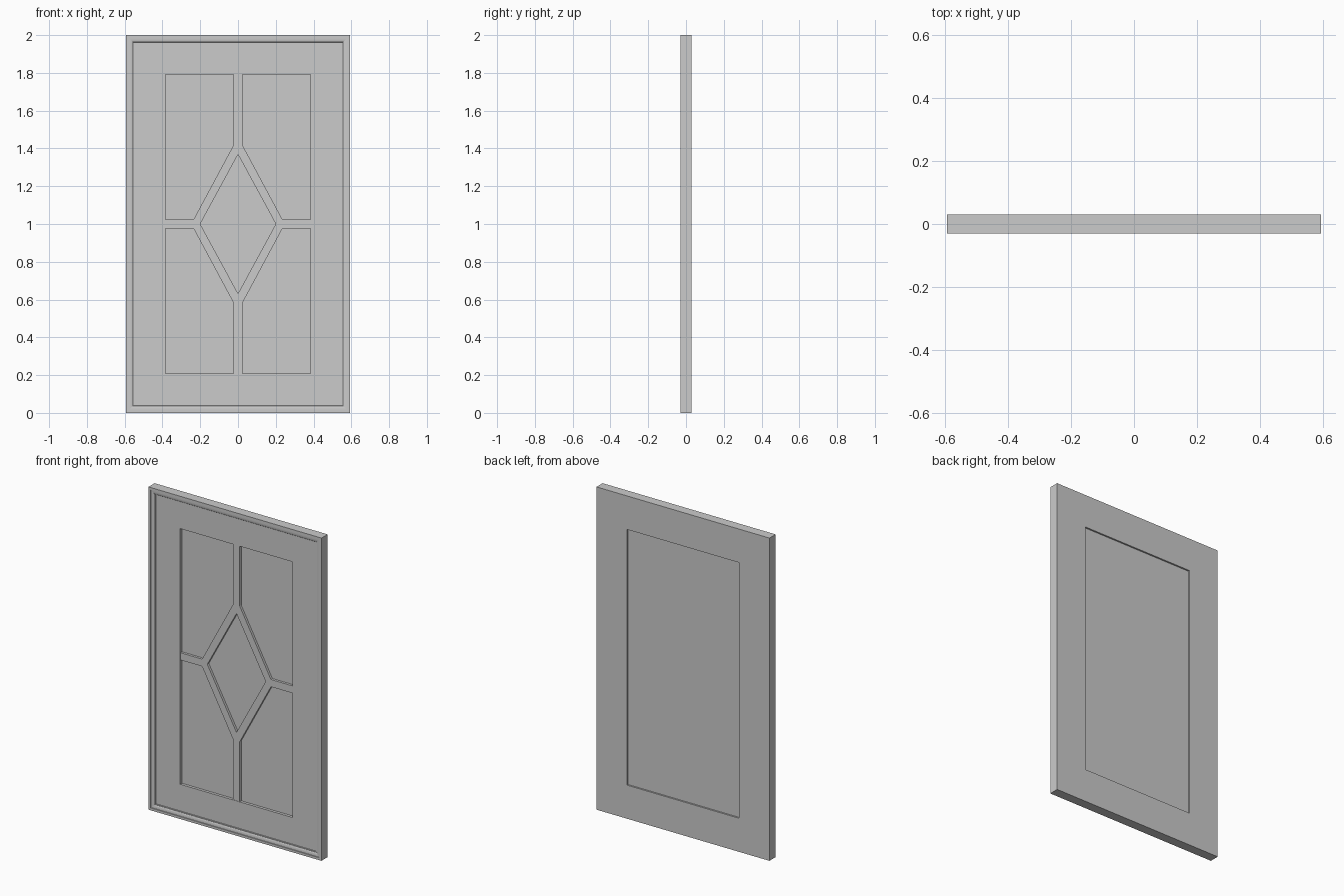
import bpy, bmesh, math

if "Cube" in bpy.data.objects:
    bpy.data.objects.remove(bpy.data.objects["Cube"])

HX, HZ = 0.593, 1.0          # half width and half height
OPEN = 0.208                 # frame width around the opening
FIELD, PANEL_F, PANEL_B = -0.017, 0.0, 0.02


def finish(name, bm):
    bmesh.ops.recalc_face_normals(bm, faces=bm.faces)
    me = bpy.data.meshes.new(name)
    bm.to_mesh(me)
    bm.free()
    ob = bpy.data.objects.new(name, me)
    ob.location.z = HZ
    bpy.context.collection.objects.link(ob)
    return ob


# Outer frame: a profile of (inset, y) swept round the rectangle
ovolo = [(0.018 + 0.020 * math.sin(a), -0.021 - 0.006 * math.cos(a))
         for a in (math.pi / 2 * i / 6 for i in range(7))]
profile = [(OPEN, 0.03), (0, 0.03), (0, -0.03), (0.015, -0.03), (0.016, -0.027)]
profile += ovolo + [(0.042, -0.021), (0.043, FIELD), (OPEN, FIELD)]

bm = bmesh.new()
rings = [[bm.verts.new((sx * (HX - d), y, sz * (HZ - d)))
          for sx, sz in ((-1, -1), (1, -1), (1, 1), (-1, 1))] for d, y in profile]
for k, a in enumerate(rings):
    b = rings[(k + 1) % len(rings)]
    for i in range(4):
        j = (i + 1) % 4
        bm.faces.new((a[i], a[j], b[j], b[i]))
frame = finish("door_frame", bm)

# Recessed flat panel inside the frame
bm = bmesh.new()
bmesh.ops.create_cube(bm, size=1)
for v in bm.verts:
    v.co.x *= 2 * (HX - OPEN)
    v.co.z *= 2 * (HZ - OPEN)
    v.co.y = PANEL_F if v.co.y < 0 else PANEL_B
finish("centre_panel", bm)

# Diamond lattice: one quarter outline, mirrored both ways
BAR, MUNTIN = 0.0225, -0.015
quarter = [(0.2, 0), (HX - OPEN, 0), (HX - OPEN, BAR), (0.236, BAR),
           (BAR, 0.42), (BAR, HZ - OPEN), (0, HZ - OPEN), (0, 0.368)]
bm = bmesh.new()
front = [bm.verts.new((x, MUNTIN, z)) for x, z in quarter]
back = [bm.verts.new((x, PANEL_F, z)) for x, z in quarter]
bm.faces.new(front)
for i in (2, 3, 4, 7):       # walls seen inside the panes
    j = (i + 1) % len(quarter)
    bm.faces.new((front[i], front[j], back[j], back[i]))
lattice = finish("diamond_lattice", bm)
mirror = lattice.modifiers.new("mirror", 'MIRROR')
mirror.use_axis = (True, False, True)
